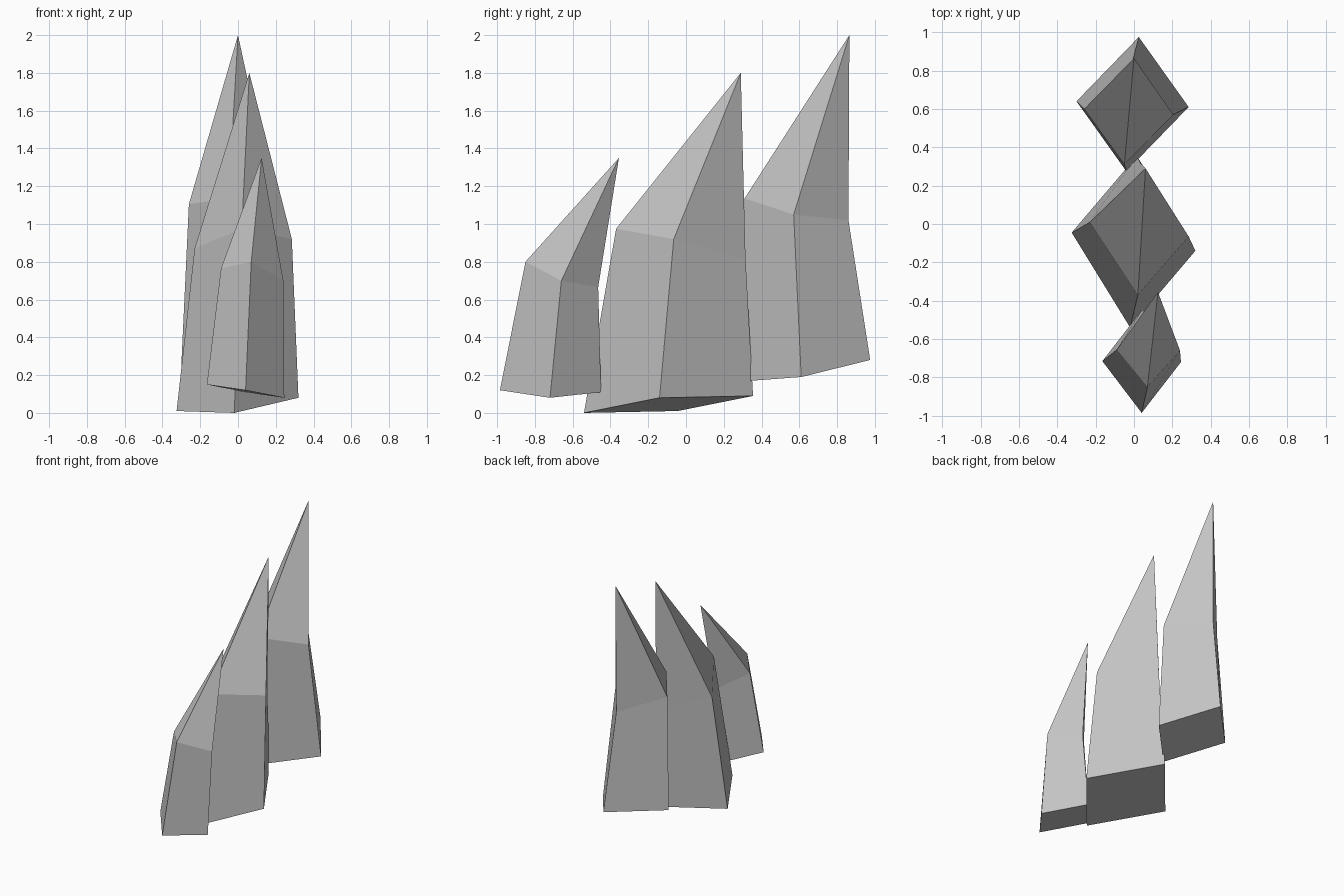
import bpy
import bmesh
from mathutils import Vector

# Remove the default cube only
cube = bpy.data.objects.get("Cube")
if cube:
    bpy.data.objects.remove(cube, do_unlink=True)

# Single stone colour
stone = bpy.data.materials.new("grey_stone")
stone.use_nodes = True
grey = (0.55, 0.55, 0.55, 1.0)
stone.diffuse_color = grey
bsdf = stone.node_tree.nodes["Principled BSDF"]
bsdf.inputs["Base Color"].default_value = grey
bsdf.inputs["Roughness"].default_value = 0.8


def ring(bm, left, front, right):
    """Four-cornered slanted section; the back corner completes the parallelogram."""
    a, b, c = Vector(left), Vector(front), Vector(right)
    return [bm.verts.new(p) for p in (a, b, c, a + c - b)]


def spike(name, base, shoulder, tip):
    """Leaning four-sided shard: base section, shoulder section, pointed tip."""
    bm = bmesh.new()
    low = ring(bm, *base)
    high = ring(bm, *shoulder)
    apex = bm.verts.new(tip)
    bm.faces.new(low[::-1])
    for i in range(4):
        j = (i + 1) % 4
        bm.faces.new((low[i], low[j], high[j], high[i]))
        bm.faces.new((high[i], high[j], apex))
    bmesh.ops.recalc_face_normals(bm, faces=bm.faces)
    mesh = bpy.data.meshes.new(name)
    bm.to_mesh(mesh)
    bm.free()
    mesh.materials.append(stone)
    obj = bpy.data.objects.new(name, mesh)
    bpy.context.collection.objects.link(obj)
    return obj


# Small shard at the front
spike("front_spike",
      base=[(-0.165, -0.715, 0.15), (0.04, -0.985, 0.12), (0.245, -0.72, 0.08)],
      shoulder=[(-0.09, -0.655, 0.765), (0.07, -0.85, 0.80), (0.24, -0.66, 0.70)],
      tip=(0.125, -0.355, 1.35))

# Broad shard in the middle, reaching the ground
spike("middle_spike",
      base=[(-0.325, -0.045, 0.01), (-0.02, -0.54, 0.0), (0.32, -0.14, 0.08)],
      shoulder=[(-0.23, 0.01, 0.87), (0.02, -0.37, 0.975), (0.285, -0.065, 0.92)],
      tip=(0.06, 0.29, 1.8))

# Tallest shard at the back
spike("back_spike",
      base=[(-0.30, 0.64, 0.255), (-0.04, 0.275, 0.165), (0.285, 0.61, 0.19)],
      shoulder=[(-0.26, 0.60, 1.105), (-0.05, 0.31, 1.135), (0.205, 0.57, 1.05)],
      tip=(0.0, 0.865, 2.0))
